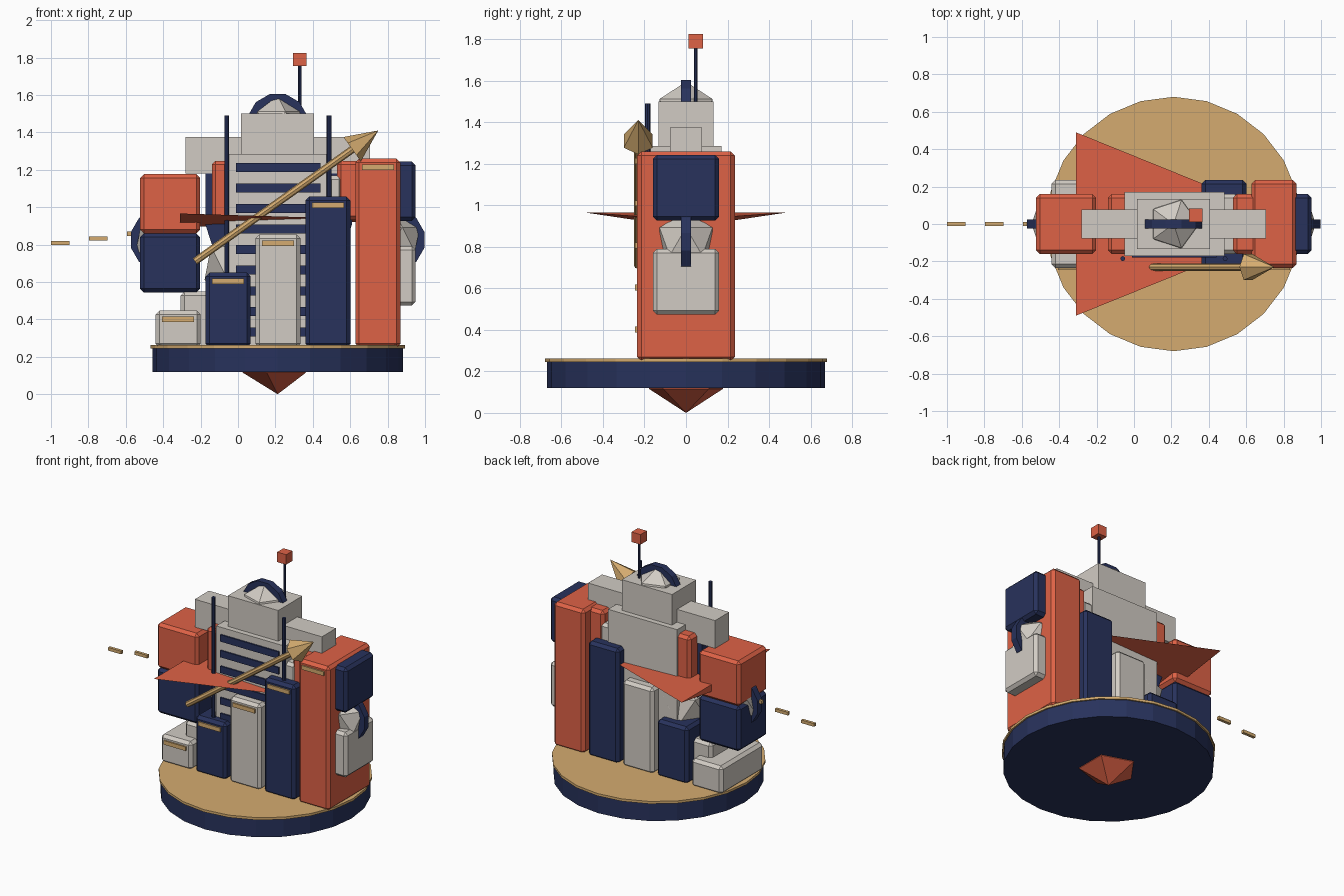
import bpy, math
from mathutils import Vector

if "Cube" in bpy.data.objects:
    bpy.data.objects.remove(bpy.data.objects["Cube"])

def material(name, rgb):
    m = bpy.data.materials.new(name)
    m.diffuse_color = (*rgb, 1)
    m.use_nodes = True
    m.node_tree.nodes["Principled BSDF"].inputs["Base Color"].default_value = m.diffuse_color
    return m

NAVY = material("navy", (0.021, 0.032, 0.107))
CORAL = material("coral", (0.73, 0.122, 0.061))
GOLD = material("gold", (0.66, 0.41, 0.16))
CREAM = material("cream", (0.64, 0.60, 0.55))
CX, CZ = 0.212, 0.825   # centre of the composition

def finish(name, mat, bevel=0):
    o = bpy.context.object
    o.name = name
    o.data.materials.append(mat)
    if bevel:
        b = o.modifiers.new("bevel", 'BEVEL')
        b.width, b.segments = bevel, 1
    return o

def box(name, mat, x0, x1, y0, y1, z0, z1, bevel=0):
    bpy.ops.mesh.primitive_cube_add(size=1, location=((x0+x1)/2, (y0+y1)/2, (z0+z1)/2))
    bpy.context.object.scale = (x1-x0, y1-y0, z1-z0)
    bpy.ops.object.transform_apply(location=False, rotation=False)
    return finish(name, mat, bevel)

def rod(name, mat, a, b, r0, r1=None, sides=8):
    a, b = Vector(a), Vector(b)
    d = b - a
    bpy.ops.mesh.primitive_cone_add(vertices=sides, radius1=r0, radius2=r0 if r1 is None else r1,
                                    depth=d.length, location=(a+b)/2,
                                    rotation=d.to_track_quat('Z', 'Y').to_euler())
    return finish(name, mat)

def gem(name, mat, x, z, r):
    bpy.ops.mesh.primitive_ico_sphere_add(subdivisions=1, radius=r, location=(x, 0, z))
    return finish(name, mat)

def solid(name, mat, verts, faces):
    me = bpy.data.meshes.new(name)
    me.from_pydata(verts, [], faces)
    o = bpy.data.objects.new(name, me)
    bpy.context.collection.objects.link(o)
    me.materials.append(mat)
    return o

# round base with gold top and faceted point below
rod("base_disc", NAVY, (CX, 0, 0.12), (CX, 0, 0.25), 0.67, sides=24)
rod("base_top", GOLD, (CX, 0, 0.245), (CX, 0, 0.262), 0.68, sides=24)
gem("base_point", CORAL, CX, 0.21, 0.21)

# rising row of bars, each with a gold label strip
bar_colors = [CREAM, NAVY, CREAM, NAVY, CORAL]
for i, mat in enumerate(bar_colors):
    x, top = -0.44 + 0.267*i, 0.447 + 0.203*i
    box(f"bar_{i+1}", mat, x, x+0.24, -0.235, 0.235, 0.25, top, 0.02)
    box(f"bar_strip_{i+1}", GOLD, x+0.034, x+0.206, -0.245, -0.225, top-0.06, top-0.032)

# central tower with window bands, shoulders and top storey
box("tower", CREAM, -0.05, 0.485, -0.17, 0.17, 0.25, 1.285)
for i in range(9):
    z = 1.213 - 0.11*i
    box(f"window_band_{i+1}", NAVY, -0.012, 0.44, -0.18, -0.16, z-0.024, z+0.024)
box("shoulders", CREAM, -0.28, 0.705, -0.078, 0.078, 1.18, 1.375)
box("top_storey", CREAM, 0.015, 0.405, -0.133, 0.133, 1.28, 1.50)

# flat shield inside the tower
profile = [(-0.175, 1.28), (-0.175, 0.91), (-0.13, 0.77), (CX, 0.5),
           (0.56, 0.77), (0.61, 0.91), (0.61, 1.28)]
n = len(profile)
solid("shield", NAVY, [(x, y, z) for y in (-0.07, 0.07) for x, z in profile],
      [tuple(range(n)), tuple(range(2*n-1, n-1, -1))] +
      [(i, i+n, (i+1) % n + n, (i+1) % n) for i in range(n)])

# clustered cubes
cubes = [(-0.363, 1.018, CORAL), (-0.363, 0.702, NAVY), (-0.147, 0.39, CREAM),
         (0.02, 1.09, CORAL), (0.69, 1.09, CORAL), (0.40, 1.01, CREAM),
         (0.79, 1.085, NAVY), (0.79, 0.632, CREAM)]
for i, (x, z, mat) in enumerate(cubes):
    box(f"cube_{i+1}", mat, x-0.16, x+0.16, -0.16, 0.16, z-0.158, z+0.158, 0.02)
gem("inner_gem", CREAM, 0.0, 0.70, 0.2)

# gems wrapped by rings: left, right and on the roof
for name, x, z in (("left", CX-0.625, CZ), ("right", CX+0.625, CZ), ("roof", CX, CZ+0.62)):
    gem(name + "_gem", CREAM, x, z, 0.15)
    bpy.ops.mesh.primitive_torus_add(major_segments=12, minor_segments=4, major_radius=0.138,
                                     minor_radius=0.032)
    ring = finish(name + "_ring", NAVY)
    for v in ring.data.vertices:   # square section, stood upright
        ang, rad = math.atan2(v.co.y, v.co.x) + math.radians(15), math.hypot(v.co.x, v.co.y)
        h, dr = v.co.z, rad - 0.138
        rad = 0.141 + (dr - h)*0.75
        v.co = (rad*math.cos(ang), (h + dr)*0.75, rad*math.sin(ang))
    ring.location = (x, 0, z)

# tower posts and antenna
for side, x in (("left", -0.06), ("right", 0.487)):
    rod(side + "_post", NAVY, (x, -0.185, 0.25), (x, -0.185, 1.49), 0.013)
rod("antenna", NAVY, (0.33, 0.047, 1.49), (0.33, 0.047, 1.77), 0.009)
box("antenna_beacon", CORAL, 0.295, 0.365, 0.012, 0.082, 1.755, 1.825)

# rising arrow across the front
rod("arrow_shaft", GOLD, (-0.23, -0.23, 0.71), (0.62, -0.23, 1.315), 0.02)
rod("arrow_head", GOLD, (0.61, -0.23, 1.31), (0.75, -0.23, 1.41), 0.08, 0, sides=6)

# shallow wing through the middle with a dashed trail
solid("wing", CORAL, [(-0.31, -0.49, 0.966), (-0.31, 0.49, 0.966), (-0.31, 0, 0.893), (0.90, 0, 0.93)],
      [(0, 1, 2), (0, 3, 1), (1, 3, 2), (2, 3, 0)])
for i in range(3):
    x, z = -0.95 + 0.203*i, 0.808 + 0.025*i
    box(f"trail_dash_{i+1}", GOLD, x-0.05, x+0.05, -0.01, 0.01, z-0.011, z+0.011)
